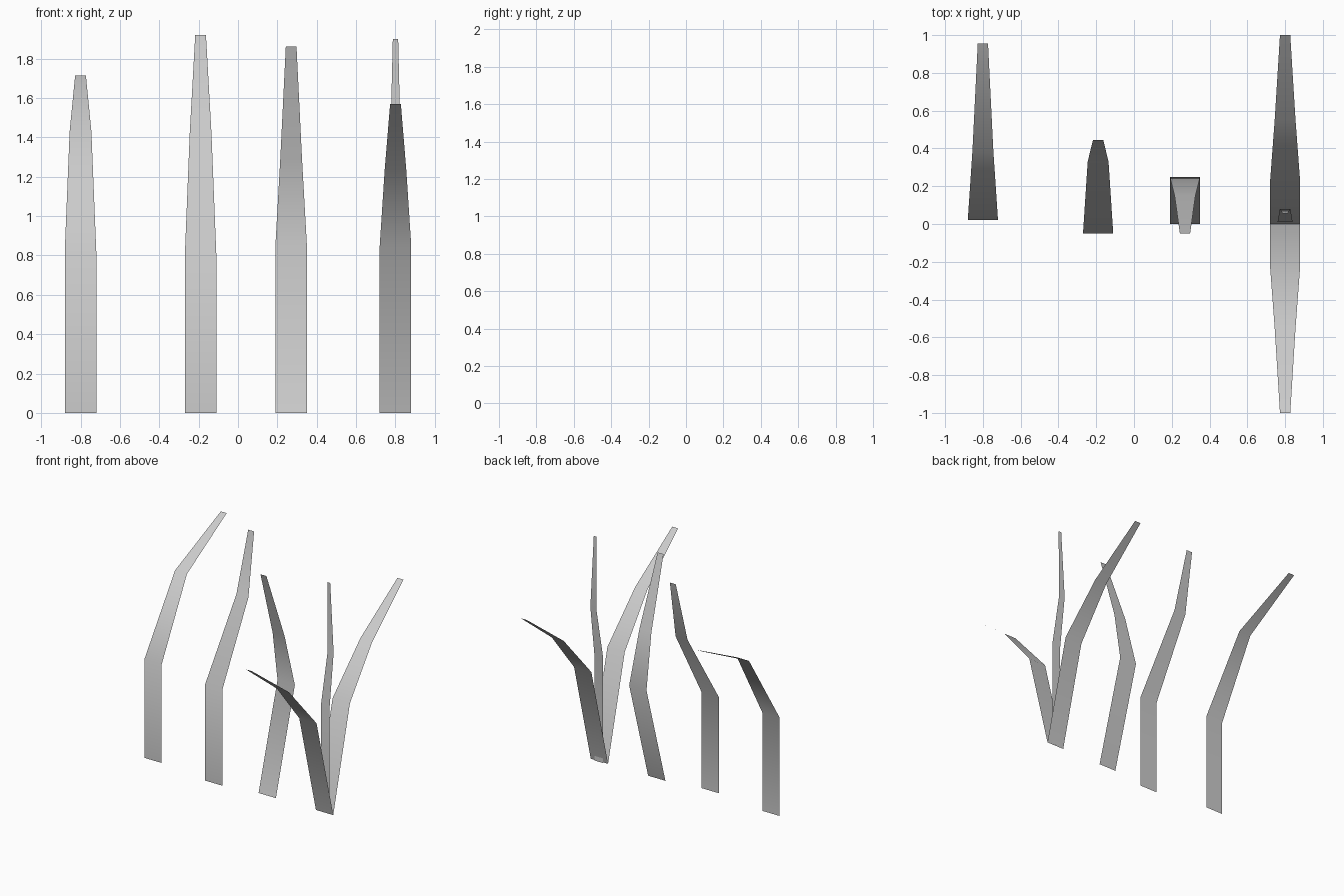
import bpy

if "Cube" in bpy.data.objects:
    bpy.data.objects.remove(bpy.data.objects["Cube"])

# Relative blade width at base, first bend, second bend and tip
TAPER = (1.0, 1.0, 0.69, 0.34)


def blade(name, x, width, path):
    """Flat tapering grass blade; path is four (y, z) points from base to tip."""
    verts = []
    for (y, z), t in zip(path, TAPER):
        half = width * t / 2
        verts += [(x - half, y, z), (x + half, y, z)]
    faces = [(2 * i, 2 * i + 1, 2 * i + 3, 2 * i + 2) for i in range(len(path) - 1)]
    mesh = bpy.data.meshes.new(name)
    mesh.from_pydata(verts, [], faces)
    mesh.shade_smooth()
    obj = bpy.data.objects.new(name, mesh)
    bpy.context.collection.objects.link(obj)


# Single blades, left to right
blade("grass_blade_left", -0.80, 0.16, [(0.02, 0), (0.02, 0.82), (0.39, 1.43), (0.955, 1.715)])
blade("grass_blade_middle", -0.19, 0.16, [(-0.05, 0), (-0.05, 0.80), (0.33, 1.42), (0.445, 1.92)])
blade("grass_blade_bent_forward", 0.27, 0.16, [(0.0, 0), (0.25, 0.85), (0.15, 1.29), (-0.05, 1.86)])

# Tuft on the right: two arching blades mirrored front to back, thin blade between
arch = [(0.0, 0), (0.22, 0.85), (0.55, 1.23), (1.0, 1.57)]
blade("tuft_blade_back", 0.80, 0.16, arch)
blade("tuft_blade_front", 0.80, 0.16, [(-y, z) for y, z in arch])
blade("tuft_blade_centre", 0.80, 0.08, [(0.01, 0), (0.01, 0.89), (0.08, 1.31), (0.055, 1.90)])
